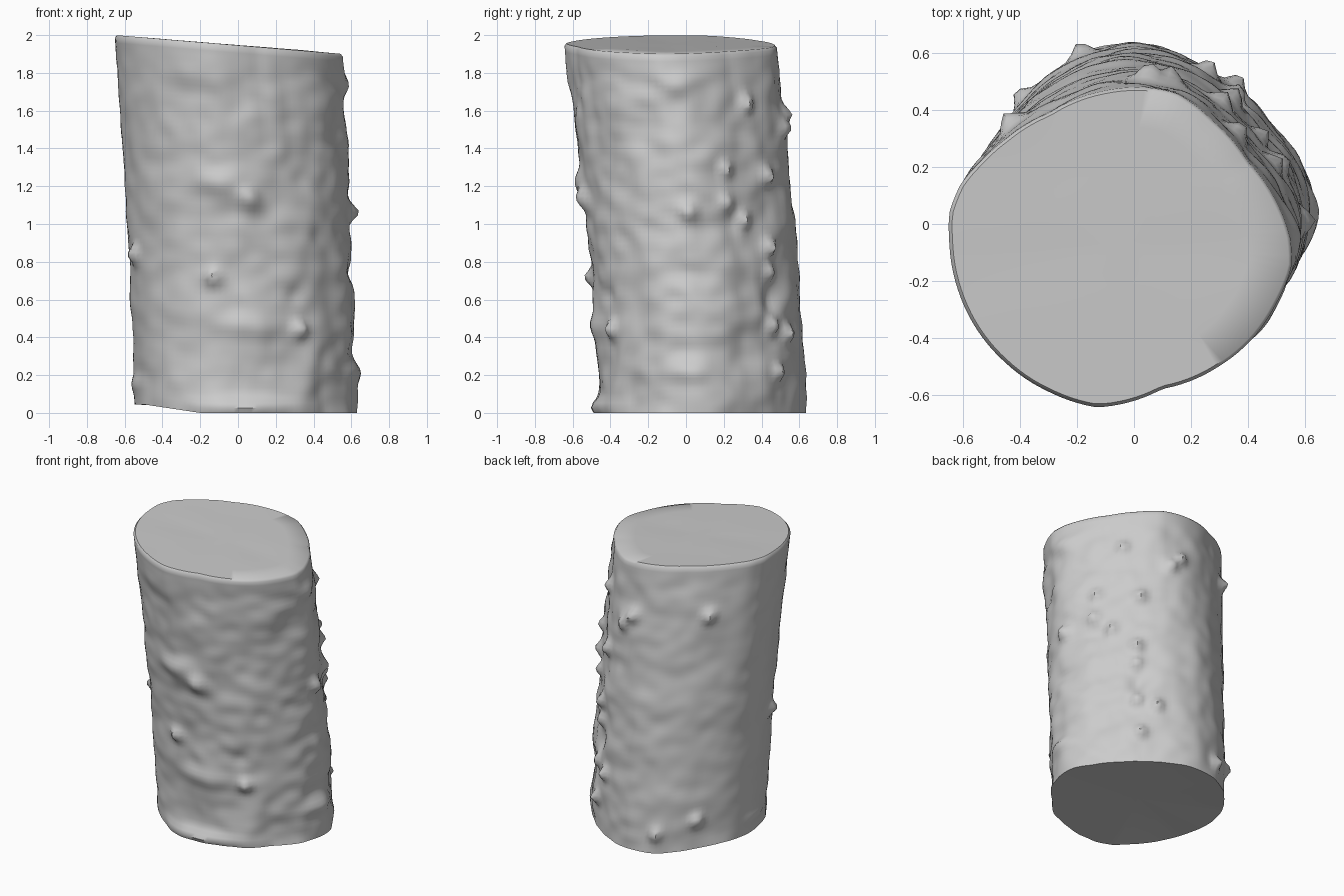
import bpy, bmesh
from math import atan2, hypot, pi, cos, sin, radians, exp
from mathutils import Vector, noise

if "Cube" in bpy.data.objects:
    bpy.data.objects.remove(bpy.data.objects["Cube"])

SEG, RINGS = 120, 72

# outlines (x, y) of the sawn ends, seen from above
TOP_C, BOT_C = Vector((-.05, -.08)), Vector((.04, .09))
TOP = [(.55, -.05), (.5, .08), (.4, .22), (.28, .36), (.15, .46), (.05, .48), (-.1, .47),
       (-.3, .39), (-.45, .3), (-.54, .22), (-.61, .14), (-.65, .04), (-.65, -.06),
       (-.62, -.23), (-.56, -.36), (-.45, -.49), (-.3, -.59), (-.13, -.645),
       (.1, -.58), (.3, -.5), (.42, -.4), (.5, -.28), (.555, -.15)]
BOT = [(.63, .07), (.5, .32), (.35, .48), (.2, .58), (0, .64), (-.2, .59), (-.38, .44),
       (-.5, .27), (-.55, .08), (-.52, -.1), (-.43, -.28), (-.27, -.4), (0, -.45),
       (.25, -.41), (.45, -.28), (.59, -.1)]

# knots and ledges: angle, height, protrusion, width, tallness
KNOTS = [(a, z, .05, .04, .045) for a, z in [
    (24, 1.33), (54, 1.28), (0, 1.1), (22, 1.15), (33, 1.05), (51, .9), (50, .76),
    (64, .43), (50, .47), (52, .22), (43, 1.68), (75, 1.53), (82, 1.6), (135, 1.62),
    (140, .2), (113, .13), (255, .72), (303, .45), (200, .8)]]
KNOTS += [(277, 1.15, .045, .06, .06), (264, 1.22, .04, .14, .08), (6, 1.82, .02, .1, .08),
          (270, .46, .035, .16, .07), (270, .03, .05, .3, .05), (190, .11, .02, .12, .04),
          (355, .22, .02, .12, .06), (355, .78, -.02, .1, .06), (302, .64, -.025, .06, .05),
          (345, 1.55, -.02, .12, .15), (50, .62, -.02, .06, .12)]


def polar(points, centre):
    """Outline radius as a function of angle."""
    pr = sorted((atan2(y - centre.y, x - centre.x) % (2 * pi),
                 hypot(x - centre.x, y - centre.y)) for x, y in points)
    pr = [(pr[-1][0] - 2 * pi, pr[-1][1])] + pr + [(pr[0][0] + 2 * pi, pr[0][1])]

    def radius(a):
        for (a0, r0), (a1, r1) in zip(pr, pr[1:]):
            if a0 <= a <= a1:
                return r0 + (r1 - r0) * (a - a0) / (a1 - a0)
        return pr[0][1]
    return radius


top_r, bot_r = polar(TOP, TOP_C), polar(BOT, BOT_C)


def bark(a, z):
    """Relief of the bark: soft crumples plus knots."""
    p = Vector((cos(a) * 2.2, sin(a) * 2.2, z * 4.5))
    rough = .55 + .45 * cos(a - radians(-10))
    d = (.022 * noise.noise(p) + .014 * noise.noise(p * 2.3)) * (.35 + rough * .65)
    for deg, kz, h, w, t in KNOTS:
        da = (a - radians(deg) + pi) % (2 * pi) - pi
        q = (da * .58 / w) ** 2 + ((z - kz) / t) ** 2
        if q < 9:
            d += h * exp(-q)
    return d * min(1, max(0, (1.93 - z) / .12))


def saw_top(x):
    return 2.0 - (x + .65) * .083


def chip(x):
    return .045 * min(1, max(0, (-x - .2) / .3))


bm = bmesh.new()


def ring(fn):
    return [bm.verts.new(fn(2 * pi * i / SEG)) for i in range(SEG)]


def wall_point(a, t, scale=1):
    b = t ** 1.4
    c = BOT_C.lerp(TOP_C, b)
    r = bot_r(a) * (1 - b) + top_r(a) * b
    r = (r + bark(a, t * 1.95)) * scale
    x, y = c.x + r * cos(a), c.y + r * sin(a)
    lo, hi = chip(x), saw_top(x) - .014
    return Vector((x, y, lo + (hi - lo) * t))


def cap_point(a, scale):
    p = wall_point(a, 1, scale)
    p.z = saw_top(p.x) + .004 * noise.noise(Vector((p.x, p.y * 5, 3))) * (scale < .9)
    return p


# bark wall, rounded rim and the gently uneven sawn top
loops = [ring(lambda a, t=j / RINGS: wall_point(a, t)) for j in range(RINGS + 1)]
loops += [ring(lambda a, s=s: cap_point(a, s)) for s in (.98, .75, .5, .25)]
for lo, hi in zip(loops, loops[1:]):
    for i in range(SEG):
        k = (i + 1) % SEG
        bm.faces.new((lo[i], lo[k], hi[k], hi[i]))


# close both ends with a fan
def fan(loop, co, flip):
    c = bm.verts.new(co)
    for i in range(SEG):
        a, b = loop[i], loop[(i + 1) % SEG]
        bm.faces.new((b, a, c) if flip else (a, b, c))


fan(loops[-1], (TOP_C.x, TOP_C.y, saw_top(TOP_C.x)), False)
fan(loops[0], (BOT_C.x, BOT_C.y, .015), True)

me = bpy.data.meshes.new("log")
bm.to_mesh(me)
bm.free()
log = bpy.data.objects.new("log", me)
bpy.context.collection.objects.link(log)
bpy.context.view_layer.objects.active = log
log.select_set(True)
bpy.ops.object.shade_smooth_by_angle(angle=radians(50))
